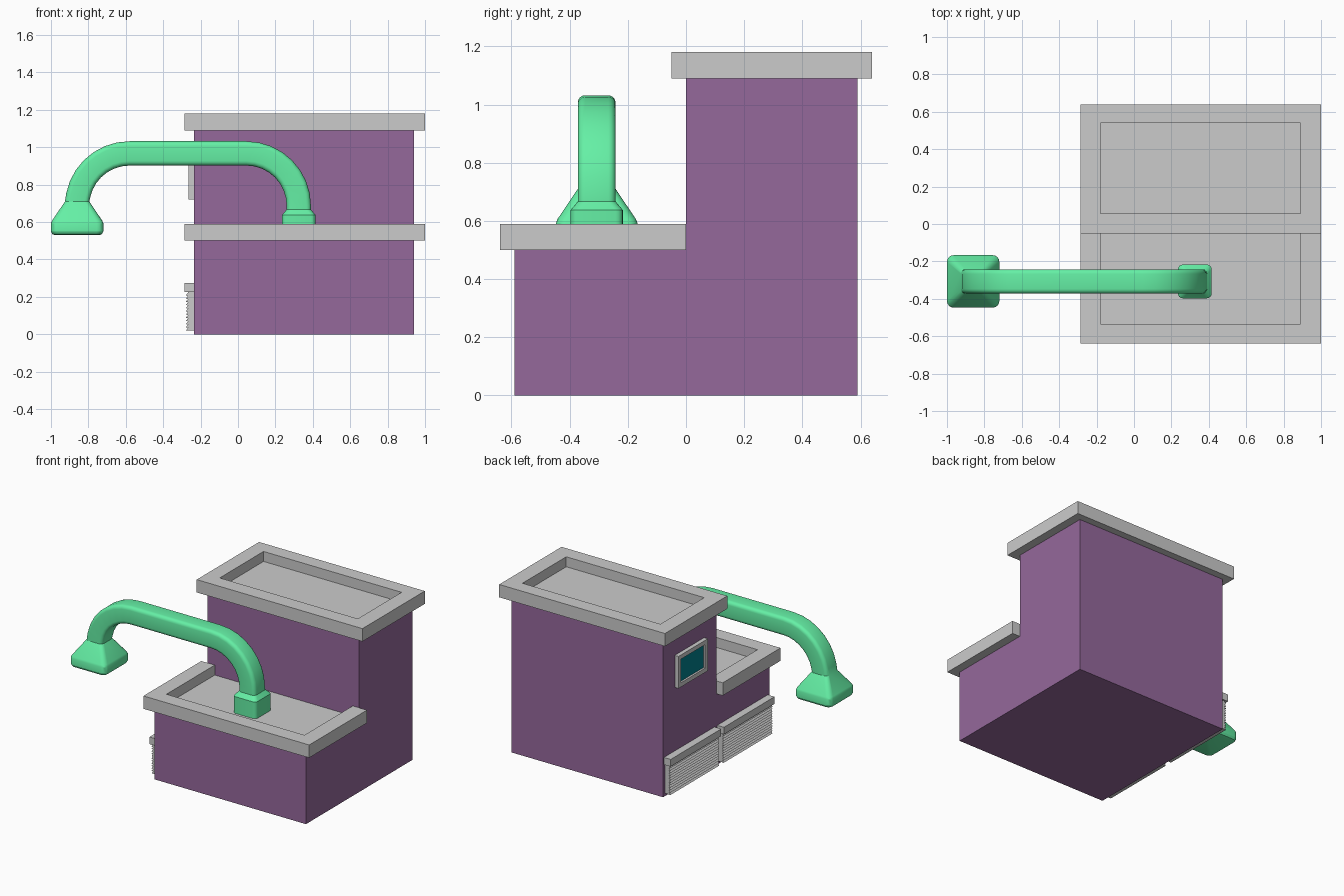
import bpy, bmesh, math
from mathutils import Vector

if "Cube" in bpy.data.objects:
    bpy.data.objects.remove(bpy.data.objects["Cube"])


def material(name, rgb):
    m = bpy.data.materials.new(name)
    m.diffuse_color = (*rgb, 1)
    m.use_nodes = True
    m.node_tree.nodes["Principled BSDF"].inputs["Base Color"].default_value = m.diffuse_color
    return m


PURPLE = material("purple_wall", (0.30, 0.14, 0.33))
GREEN = material("green_pipe", (0.13, 0.87, 0.38))
TEAL = material("teal_glass", (0.0, 0.21, 0.26))


def finish(bm, name, mat=None):
    bmesh.ops.recalc_face_normals(bm, faces=bm.faces)
    me = bpy.data.meshes.new(name)
    bm.to_mesh(me)
    bm.free()
    ob = bpy.data.objects.new(name, me)
    bpy.context.collection.objects.link(ob)
    if mat:
        me.materials.append(mat)
    return ob


def extrude(name, outline, to3d, a, b, mat=None):
    """Prism of a 2D outline between depths a and b."""
    bm = bmesh.new()
    face = bm.faces.new([bm.verts.new(to3d(u, v, a)) for u, v in outline])
    new = bmesh.ops.extrude_face_region(bm, geom=[face])["geom"]
    shift = Vector(to3d(0, 0, b)) - Vector(to3d(0, 0, a))
    bmesh.ops.translate(bm, vec=shift, verts=[v for v in new if isinstance(v, bmesh.types.BMVert)])
    return finish(bm, name, mat)


def box(name, x0, x1, y0, y1, z0, z1, mat=None):
    return extrude(name, [(x0, y0), (x1, y0), (x1, y1), (x0, y1)],
                   lambda u, v, d: (u, v, d), z0, z1, mat)


def tray(name, lo, hi, inner_lo, inner_hi, floor):
    """Box with a recess in its top (inset ring, walls and floor)."""
    bm = bmesh.new()

    def ring(a, b, z):
        return [bm.verts.new(p) for p in ((a[0], a[1], z), (b[0], a[1], z), (b[0], b[1], z), (a[0], b[1], z))]
    rings = [ring(lo, hi, lo[2]), ring(lo, hi, hi[2]),
             ring(inner_lo, inner_hi, hi[2]), ring(inner_lo, inner_hi, floor)]
    for r, s in zip(rings, rings[1:]):
        for i in range(4):
            bm.faces.new((r[i], r[(i + 1) % 4], s[(i + 1) % 4], s[i]))
    bm.faces.new(rings[0])
    bm.faces.new(rings[-1])
    return finish(bm, name)


# Stepped building body
extrude("building_body", [(-0.59, 0), (0.59, 0), (0.59, 1.09), (0, 1.09), (0, 0.5), (-0.59, 0.5)],
        lambda u, v, d: (d, u, v), -0.235, 0.94, PURPLE)

# Roof with full parapet on the tower
tray("upper_roof", (-0.285, -0.05, 1.09), (1.0, 0.64, 1.18), (-0.18, 0.055), (0.89, 0.54), 1.11)

# Lower roof: U-shaped parapet meeting the tower wall, plus its floor
extrude("lower_parapet", [(-0.285, 0), (-0.285, -0.64), (1, -0.64), (1, 0),
                          (0.89, 0), (0.89, -0.535), (-0.18, -0.535), (-0.18, 0)],
        lambda u, v, d: (u, v, d), 0.5, 0.59)
box("lower_roof_floor", -0.18, 0.89, -0.535, 0, 0.5, 0.52)

# Louvred vents on the left wall
SLATS = 12
step = 0.205 / SLATS
zigzag = [(-0.235, 0.225), (-0.235, 0.02)]
for i in range(SLATS):
    z = 0.02 + i * step
    zigzag += [(-0.279, z), (-0.267, z + step * 0.85)]
zigzag.append((-0.267, 0.225))
for side, y0, y1 in (("front", -0.57, -0.01), ("back", 0.02, 0.58)):
    extrude(side + "_vent_slats", zigzag, lambda u, v, d: (u, d, v), y0 + 0.01, y1 - 0.01)
    box(side + "_vent_header", -0.287, -0.235, y0, y1, 0.225, 0.275)

# Framed window on the left wall of the tower
wy0, wy1, wz0, wz1, f = 0.135, 0.46, 0.72, 0.945, 0.03
box("window_frame_bottom", -0.264, -0.235, wy0, wy1, wz0, wz0 + f)
box("window_frame_top", -0.264, -0.235, wy0, wy1, wz1 - f, wz1)
box("window_frame_side_a", -0.264, -0.235, wy0, wy0 + f, wz0 + f, wz1 - f)
box("window_frame_side_b", -0.264, -0.235, wy1 - f, wy1, wz0 + f, wz1 - f)
box("window_glass", -0.25, -0.235, wy0 + f, wy1 - f, wz0 + f, wz1 - f, TEAL)

# Duct: rounded-square section lofted along an arch, from flared hood to collar
# Each station: x, z, tangent angle, half width, corner radius
XL, XR, R, ZC, HALF, YC = -0.86, 0.325, 0.28, 0.967, 0.065, -0.307
up, down, STEPS = math.pi / 2, -math.pi / 2, 8
stations = [(XL, z, up, h, r) for z, h, r in
            ((0.53, 0.118, 0.02), (0.535, 0.132, 0.03), (0.55, 0.14, 0.035),
             (0.593, 0.14, 0.035), (0.606, 0.135, 0.035), (0.71, HALF, 0.025))]
for i in range(STEPS + 1):
    a = math.pi - i * up / STEPS
    stations.append((XL + R + R * math.cos(a), ZC - R + R * math.sin(a), a - up, HALF, 0.025))
stations[5:7] = [stations[5]]
for i in range(STEPS + 1):
    a = up - i * up / STEPS
    stations.append((XR - R + R * math.cos(a), ZC - R + R * math.sin(a), a - up, HALF, 0.025))
stations += [(XR, z, down, h, r) for z, h, r in
             ((0.667, HALF, 0.025), (0.637, 0.09, 0.025), (0.52, 0.09, 0.025))]

bm = bmesh.new()
rings = []
for x, z, t, h, r in stations:
    ring = []
    for q in range(4):
        cx = (h - r) * (1 if q in (0, 3) else -1)
        cy = (h - r) * (1 if q in (0, 1) else -1)
        for k in range(5):
            a = (q + k / 4) * math.pi / 2
            n = cx + r * math.cos(a)
            ring.append(bm.verts.new((x - math.sin(t) * n, YC + cy + r * math.sin(a), z + math.cos(t) * n)))
    rings.append(ring)
for r, s in zip(rings, rings[1:]):
    for i in range(len(r)):
        j = (i + 1) % len(r)
        bm.faces.new((r[i], r[j], s[j], s[i]))
bm.faces.new(rings[0])
bm.faces.new(rings[-1])
duct = finish(bm, "exhaust_duct", GREEN)
bpy.context.view_layer.objects.active = duct
duct.select_set(True)
bpy.ops.object.shade_smooth_by_angle(angle=math.radians(28))
